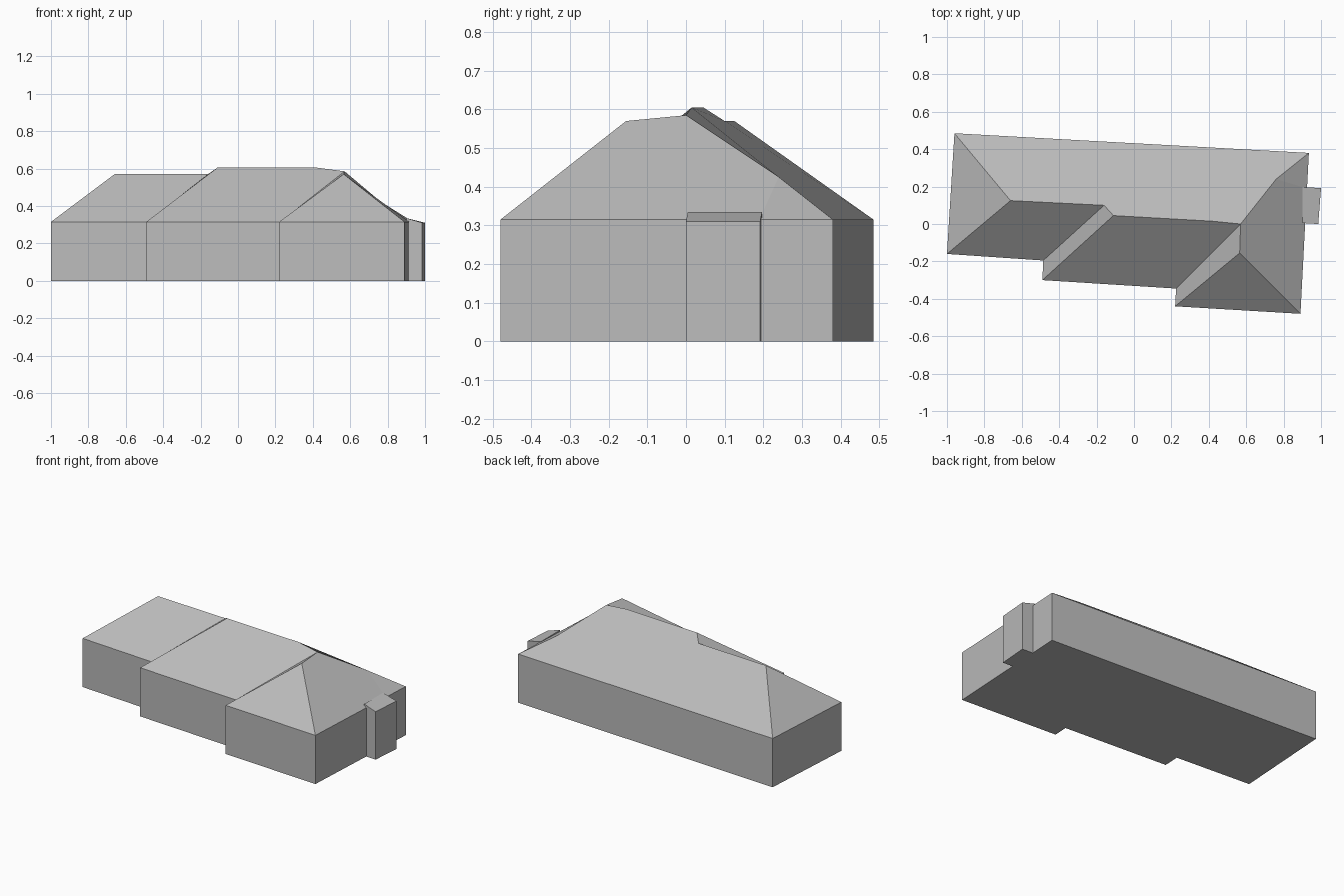
import bpy
import bmesh

if "Cube" in bpy.data.objects:
    bpy.data.objects.remove(bpy.data.objects["Cube"], do_unlink=True)

EAVE = 0.315

plaster = bpy.data.materials.new("plain_grey")
plaster.use_nodes = True
grey = (0.5, 0.5, 0.5, 1.0)
plaster.diffuse_color = grey
plaster.node_tree.nodes["Principled BSDF"].inputs["Base Color"].default_value = grey


def build(name, points, faces):
    """Make a flat-shaded object from named points and faces of point names."""
    bm = bmesh.new()
    verts = {key: bm.verts.new(co) for key, co in points.items()}
    for face in faces:
        bm.faces.new([verts[key] for key in face.split()])
    bmesh.ops.recalc_face_normals(bm, faces=bm.faces)
    mesh = bpy.data.meshes.new(name)
    bm.to_mesh(mesh)
    bm.free()
    mesh.materials.append(plaster)
    obj = bpy.data.objects.new(name, mesh)
    bpy.context.collection.objects.link(obj)
    return obj


def wall_faces(names):
    """Wall quads around a footprint, plus the floor."""
    following = names[1:] + names[:1]
    walls = [f"base_{a} base_{b} {b} {a}" for a, b in zip(names, following)]
    return walls + [" ".join("base_" + n for n in reversed(names))]


# Stepped footprint of the three staggered wings, counter-clockwise
footprint = {
    "west_front": (-1.0, -0.16),
    "mid_inner": (-0.485, -0.195),
    "mid_front": (-0.49, -0.30),
    "east_inner": (0.225, -0.345),
    "east_front": (0.22, -0.44),
    "east_corner": (0.89, -0.48),
    "bay_front": (0.915, 0.0),
    "bay_back": (0.925, 0.19),
    "back_east": (0.935, 0.38),
    "back_west": (-0.96, 0.485),
}
points = {}
for key, (x, y) in footprint.items():
    points[key] = (x, y, EAVE)
    points["base_" + key] = (x, y, 0)

# Ridge points of the joined hip roofs
points.update({
    "west_peak": (-0.66, 0.125, 0.57),
    "west_join": (-0.16, 0.10, 0.57),
    "mid_peak": (-0.11, 0.045, 0.605),
    "mid_end": (0.42, 0.015, 0.605),
    "east_join": (0.57, 0.0, 0.585),
    "east_peak": (0.565, -0.155, 0.57),
    "corner_peak": (0.76, 0.24, 0.425),
})
roof = [
    "back_west west_front west_peak",
    "west_front mid_inner west_join west_peak",
    "mid_inner mid_front mid_peak west_join",
    "mid_front east_inner east_join mid_end mid_peak",
    "east_inner east_front east_peak east_join",
    "east_front east_corner east_peak",
    "east_corner bay_front bay_back corner_peak east_join east_peak",
    "bay_back back_east corner_peak",
    "back_east back_west west_peak west_join mid_peak mid_end east_join corner_peak",
]
build("house_body", points, wall_faces(list(footprint)) + roof)

# Small side bay with a gently sloping top
bay = {
    "inner_front": (0.90, 0.005, 0.335),
    "outer_front": (0.985, 0.0, 0.31),
    "outer_back": (1.0, 0.192, 0.31),
    "inner_back": (0.90, 0.197, 0.335),
}
bay_points = dict(bay)
for key, (x, y, z) in bay.items():
    bay_points["base_" + key] = (x, y, 0)
build("side_bay", bay_points, wall_faces(list(bay)) + [" ".join(bay)])
